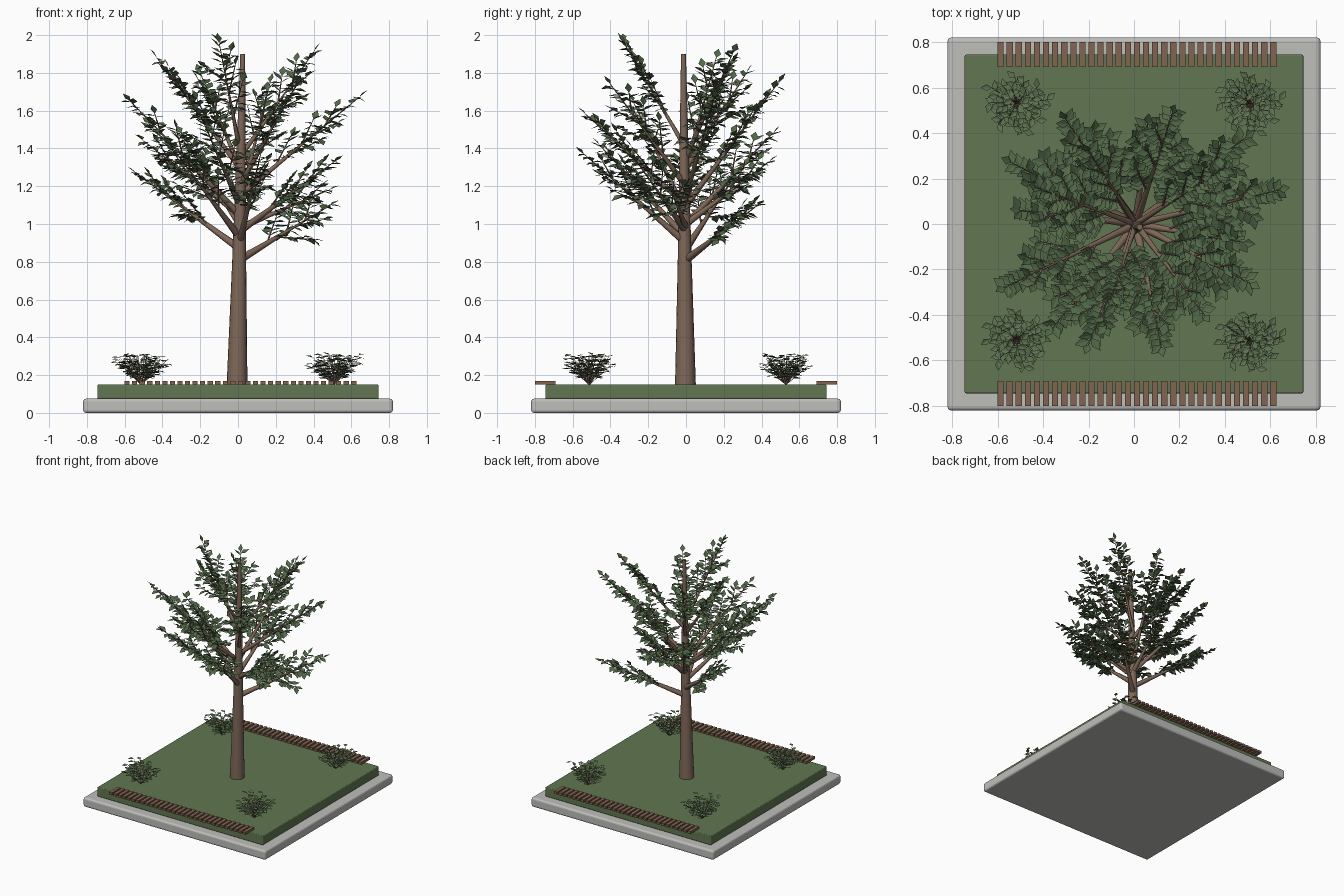
import bpy, bmesh, math, random
from mathutils import Vector

if "Cube" in bpy.data.objects:
    bpy.data.objects.remove(bpy.data.objects["Cube"])
random.seed(11)

def material(name, rgb):
    m = bpy.data.materials.new(name)
    m.diffuse_color = (*rgb, 1)
    m.use_nodes = True
    m.node_tree.nodes["Principled BSDF"].inputs["Base Color"].default_value = m.diffuse_color
    return m

STONE = material("pale stone", (0.52, 0.52, 0.50))
GRASS = material("grass green", (0.12, 0.185, 0.082))
BARK = material("bark brown", (0.215, 0.14, 0.10))
WOOD = material("slat wood", (0.225, 0.13, 0.085))
LEAF = material("leaf green", (0.085, 0.14, 0.065))
BUSH = material("bush green", (0.115, 0.175, 0.085))

def finish(bm, name, mat, smooth=False):
    me = bpy.data.meshes.new(name)
    bm.to_mesh(me)
    bm.free()
    me.materials.append(mat)
    for p in me.polygons:
        p.use_smooth = smooth and len(p.vertices) == 4
    ob = bpy.data.objects.new(name, me)
    bpy.context.collection.objects.link(ob)
    return ob

def add_box(bm, lo, hi):
    vs = bmesh.ops.create_cube(bm, size=1)["verts"]
    for v in vs:
        v.co = Vector([(l + h) / 2 + c * (h - l) for c, l, h in zip(v.co, lo, hi)])

def slab(name, half, z0, z1, bevel, mat):
    bm = bmesh.new()
    add_box(bm, (-half, -half, z0), (half, half, z1))
    ob = finish(bm, name, mat)
    mod = ob.modifiers.new("bevel", "BEVEL")
    mod.width, mod.segments = bevel, 3

def add_tube(bm, pts, radii, sides):
    """Tapered tube along points, capped at both ends."""
    rings = []
    for i, (p, r) in enumerate(zip(pts, radii)):
        d = (pts[min(i + 1, len(pts) - 1)] - pts[max(i - 1, 0)]).normalized()
        u = d.orthogonal().normalized()
        w = d.cross(u)
        rings.append([bm.verts.new(p + r * (math.cos(a) * u + math.sin(a) * w))
                      for a in (math.tau * k / sides for k in range(sides))])
    for a, b in zip(rings, rings[1:]):
        for k in range(sides):
            n = (k + 1) % sides
            bm.faces.new((a[k], a[n], b[n], b[k]))
    bm.faces.new(rings[0][::-1])
    bm.faces.new(rings[-1])

def add_leaf(bm, base, d, length, width, roll=.4):
    """Diamond leaf with a light fold along its spine and a random roll."""
    d = d.normalized()
    up = Vector((random.uniform(-roll, roll), random.uniform(-roll, roll), 1))
    s = d.cross(up).normalized()
    n = s.cross(d)
    mid = base + d * length * 0.45 + n * 0.004
    b, t = bm.verts.new(base), bm.verts.new(base + d * length)
    l, r = bm.verts.new(mid - s * width / 2), bm.verts.new(mid + s * width / 2)
    bm.faces.new((b, r, t))
    bm.faces.new((b, t, l))

def plume(bm, a, b, start, step=0.033):
    """Leaves in pairs along the twig a-b, with one at the tip."""
    d = (b - a).normalized()
    side = d.cross(Vector((0, 0, 1))).normalized()
    dist, total = start * (b - a).length, (b - a).length
    while dist < total:
        for s in (-1, 1):
            out = d * 0.6 + side * s * random.uniform(.5, .9) + Vector((0, 0, random.uniform(-.75, .1)))
            base = a + d * (dist + s * 0.008) + Vector((0, 0, random.uniform(0, .012)))
            add_leaf(bm, base, out, random.uniform(.058, .075), random.uniform(.038, .046))
        dist += step
    add_leaf(bm, b, d, .06, .04)

# Plinth and lawn
slab("stone_base", 0.82, 0.0, 0.075, 0.015, STONE)
slab("lawn", 0.745, 0.075, 0.15, 0.006, GRASS)

# Slatted strips along front and back
for name, y0 in (("front_slats", -0.80), ("back_slats", 0.69)):
    bm = bmesh.new()
    for i in range(31):
        x = -0.587 + 0.04 * i
        add_box(bm, (x - .0135, y0, 0.15), (x + .0135, y0 + 0.11, 0.17))
    finish(bm, name, WOOD)

# Trunk with tall leader
bm = bmesh.new()
zs = (0.15, 0.8, 1.1, 1.9)
add_tube(bm, [Vector((-.005 + 0.03 * (z - .15) / 1.75, -.003 - .006 * (z - .15), z)) for z in zs],
         (0.055, 0.037, 0.030, 0.013), 16)
finish(bm, "trunk", BARK, True)

# Branches: tip x, tip y, start z, tip z
BRANCHES = [
    (.49, .38, .81, 1.10), (-.54, .27, .87, 1.27), (.12, -.54, .90, 1.37),
    (.51, -.26, .96, 1.33), (-.57, -.28, 1.05, 1.65), (.48, -.08, .98, 1.18),
    (-.30, .46, 1.0, 1.48), (-.36, -.46, .93, 1.42), (.64, .15, 1.15, 1.67),
    (-.50, .06, 1.05, 1.44), (.31, -.40, 1.2, 1.74), (.17, .49, 1.1, 1.75),
    (-.43, .16, 1.3, 1.88), (.40, .25, 1.35, 1.91), (-.10, -.33, 1.4, 1.96),
    (-.20, .32, 1.3, 1.80), (.06, .44, 1.0, 1.33), (-.20, -.53, 1.1, 1.58)]
wood, leaves = bmesh.new(), bmesh.new()
for x, y, z0, z1 in BRANCHES:
    a, b = Vector((0.008, 0, z0)), Vector((x, y, z1))
    m1, m2 = a.lerp(b, .35), a.lerp(b, .62)
    thick = 0.022 - 0.014 * (z0 - .8)
    add_tube(wood, [a, m1, m2, b], (thick, thick * .6, thick * .28, .002), 8)
    plume(leaves, a, b, 0.38)
    d = (b - a).normalized()
    side = d.cross(Vector((0, 0, 1))).normalized()
    # side twigs fan out and rise or droop around the branch
    for k, (t, lift) in enumerate(((.30, .6), (.42, -.3), (.52, .7), (.62, -.15), (.72, .5))):
        p = a.lerp(b, t)
        s = 1 if k % 2 else -1
        aim = d * .85 + side * s * .5 + Vector((0, 0, lift + random.uniform(-.15, .15)))
        q = p + aim.normalized() * (.21 - .2 * (t - .3))
        add_tube(wood, [p, q], (.0055, .002), 5)
        plume(leaves, p, q, 0.25)
finish(wood, "branches", BARK, True)
finish(leaves, "tree_leaves", LEAF)

# Corner bushes: fan of stems with leaves
for i, (cx, cy) in enumerate(((-.515, -.51), (.51, -.515), (-.515, .53), (.51, .53))):
    stems, fol = bmesh.new(), bmesh.new()
    root = Vector((cx, cy, .15))
    for k in range(24):
        az = k * 2.39996
        f = math.sqrt((k + .5) / 24)
        tip = root + Vector((math.cos(az) * .14 * f, math.sin(az) * .125 * f,
                             .16 - .085 * f * random.random()))
        add_tube(stems, [root, tip], (.0025, .001), 4)
        for j, t in enumerate((.35, .52, .68, .82, 1)):
            la = az + (-1) ** j * random.uniform(.3, 1.4)
            add_leaf(fol, root.lerp(tip, t), Vector((math.cos(la), math.sin(la), random.uniform(-.2, .3))),
                     .048, .03, .3)
    finish(stems, f"bush_stems_{i + 1}", BARK)
    finish(fol, f"bush_leaves_{i + 1}", BUSH)
